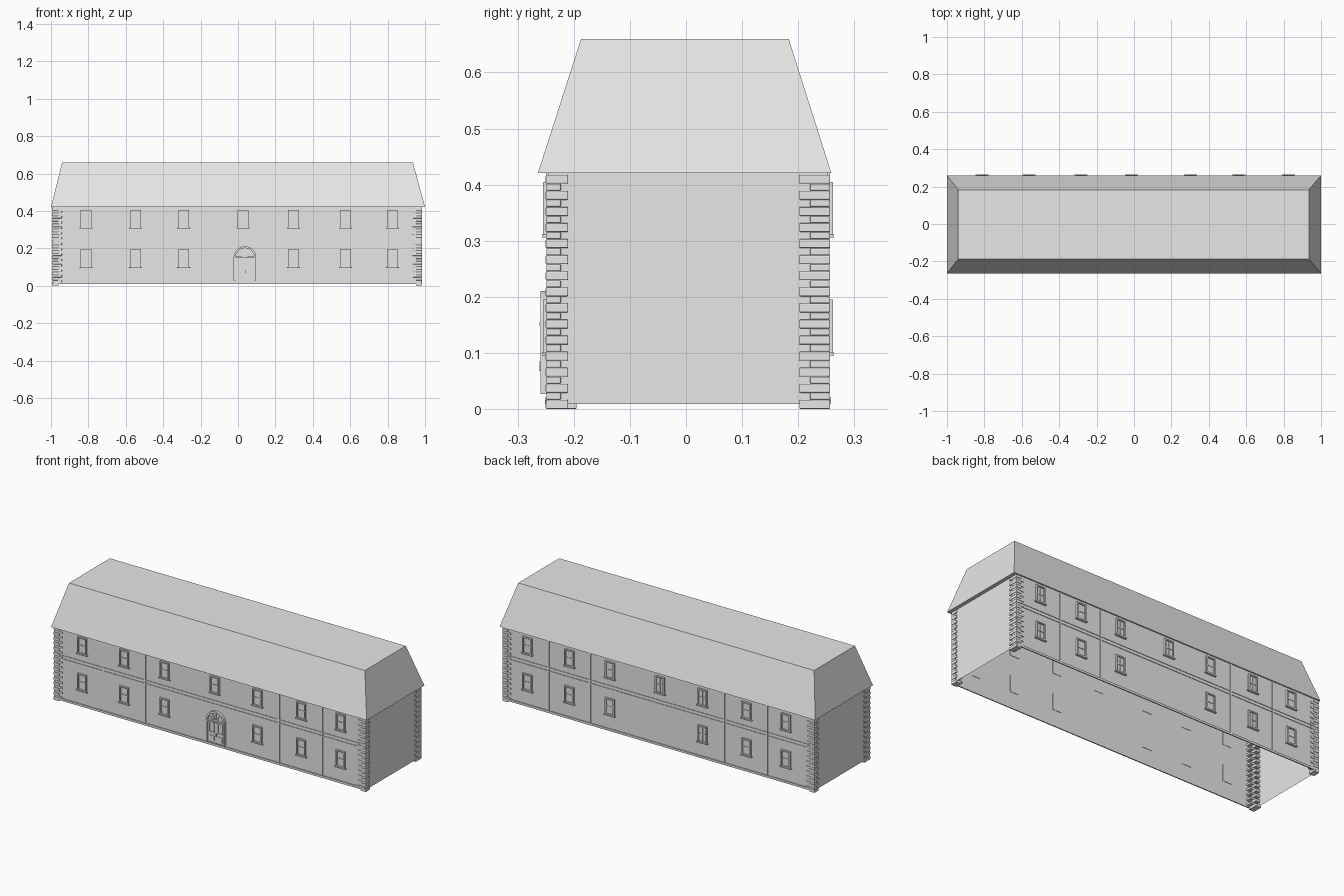
import bpy, bmesh, math
from mathutils import Vector

if "Cube" in bpy.data.objects:
    bpy.data.objects.remove(bpy.data.objects["Cube"])

mat = bpy.data.materials.new("light grey")
mat.diffuse_color = (0.8, 0.8, 0.8, 1)
mat.use_nodes = True
mat.node_tree.nodes["Principled BSDF"].inputs["Base Color"].default_value = mat.diffuse_color

parts = {}                                  # part name -> bmesh


def get(name):
    return parts.setdefault(name, bmesh.new())


def to_world(u, d, z, side):
    """Facade coordinates (along, outward, up) to world; the back is the front turned round."""
    if side < 0:
        return Vector((u, -0.245 - d, z))
    return Vector((0.013 - u, 0.252 + d, z))


def loft(name, lower, upper):
    """Closed solid between two matching outlines."""
    bm = get(name)
    a = [bm.verts.new(p) for p in lower]
    b = [bm.verts.new(p) for p in upper]
    n = len(a)
    bm.faces.new(a[::-1])
    bm.faces.new(b)
    for i in range(n):
        j = (i + 1) % n
        bm.faces.new((a[i], a[j], b[j], b[i]))


def prism(name, pts, d0, d1, side):
    loft(name, [to_world(u, d0, z, side) for u, z in pts],
         [to_world(u, d1, z, side) for u, z in pts])


def plate(name, u0, u1, z0, z1, d0, d1, side):
    prism(name, [(u0, z0), (u1, z0), (u1, z1), (u0, z1)], d0, d1, side)


def rect(x0, x1, y0, y1, z):
    return [(x0, y0, z), (x1, y0, z), (x1, y1, z), (x0, y1, z)]


# walls: thin shell, open below
bm = get("walls")
lo = [bm.verts.new(p) for p in rect(-0.987, 0.979, -0.245, 0.252, 0.009)]
hi = [bm.verts.new(p) for p in rect(-0.987, 0.979, -0.245, 0.252, 0.421)]
for i in range(4):
    j = (i + 1) % 4
    bm.faces.new((lo[i], lo[j], hi[j], hi[i]))

# flat-topped hipped roof
loft("roof", rect(-1, 1, -0.264, 0.259, 0.421), rect(-0.94, 0.935, -0.187, 0.183, 0.66))

# corner stones, alternating long and short
for cx, sx in ((-0.994, -1), (0.985, 1)):
    for cy, sy in ((-0.25, -1), (0.257, 1)):
        long_y, short_y = (0.055, 0.036) if sx * sy > 0 else (0.04, 0.027)
        for k in range(29):
            big = k % 2 == 0
            zc = 0.0085 + k * 0.01433
            h = 0.008 if big else 0.0062
            ly, lx = (long_y, 0.034) if big else (short_y, 0.052)
            g = 0 if big else 0.001
            ex, ey = cx - sx * g, cy - sy * g
            xs = sorted((ex, cx - sx * lx))
            ys = sorted((ey, cy - sy * ly))
            loft("corner_stones", rect(*xs, *ys, zc - h), rect(*xs, *ys, min(zc + h, 0.421)))


# one window: frame, sash bars, sill, glass
def window(u, z0, side):
    w, h, f = 0.029, 0.094, 0.007
    z1 = z0 + h
    plate("window_glass", u - w, u + w, z0, z1, -0.002, 0.003, side)
    for s in (-1, 1):
        a, b = sorted((u + s * w, u + s * (w - f)))
        plate("window_frames", a, b, z0, z1, 0, 0.010, side)
    plate("window_frames", u - w + f, u + w - f, z1 - f, z1, 0, 0.010, side)
    plate("window_frames", u - w + f, u + w - f, z0, z0 + 0.005, 0, 0.010, side)
    plate("window_bars", u - w + f, u + w - f, z0 + 0.044, z0 + 0.049, 0, 0.006, side)
    plate("window_bars", u - 0.0015, u + 0.0015, z0 + 0.005, z1 - f, 0, 0.005, side)
    plate("window_sills", u - 0.035, u + 0.035, z0 - 0.005, z0, 0, 0.012, side)


columns = [-0.813, -0.547, -0.29, 0.027, 0.297, 0.575, 0.825]
for side in (-1, 1):
    for i, u in enumerate(columns):
        window(u, 0.311, side)
        if i != 3:
            window(u, 0.101, side)
    # string course, plinth and upright strips
    u0, u1 = (-0.985, 0.978) if side < 0 else (-0.965, 0.998)
    plate("string_course", u0, u1, 0.243, 0.249, 0, 0.003, side)
    plate("string_course", u0, u1, 0.262, 0.268, 0, 0.003, side)
    plate("plinth", u0, u1, 0.009, 0.021, 0, 0.006, side)
    for u in (-0.68, -0.417, 0.433, 0.706):
        plate("wall_strips", u - 0.004, u + 0.004, 0.02, 0.421, 0, 0.004, side)

# arched double door on the front
DU, SPRING, Z0 = 0.037, 0.151, 0.027


def arc(r, n=16):
    return [(DU + r * math.cos(math.pi * i / n), SPRING + r * math.sin(math.pi * i / n))
            for i in range(n + 1)]


outer, inner = arc(0.06), arc(0.05)
prism("door_fanlight", arc(0.05), 0, 0.005, -1)
for i in range(16):
    prism("door_frame", [inner[i], outer[i], outer[i + 1], inner[i + 1]], 0, 0.014, -1)
for s in (-1, 1):
    a, b = sorted((DU + s * 0.05, DU + s * 0.06))
    plate("door_frame", a, b, Z0, SPRING, 0, 0.014, -1)
    # leaf with a glazed panel surround and a lower panel
    a, b = sorted((DU + s * 0.001, DU + s * 0.05))
    plate("door_leaves", a, b, Z0, SPRING, 0, 0.007, -1)
    c = DU + s * 0.026
    for t in (-1, 1):
        plate("door_panels", c + t * 0.014 - 0.003, c + t * 0.014 + 0.003, 0.09, 0.138, 0.006, 0.011, -1)
    for z in (0.084, 0.138):
        plate("door_panels", c - 0.017, c + 0.017, z, z + 0.006, 0.006, 0.011, -1)
    plate("door_panels", c - 0.015, c + 0.015, 0.037, 0.068, 0.006, 0.009, -1)
plate("door_transom", DU - 0.06, DU + 0.06, SPRING - 0.003, SPRING + 0.004, 0, 0.016, -1)
plate("door_handle", DU + 0.003, DU + 0.006, 0.068, 0.085, 0.006, 0.016, -1)

# fanlight spokes and hub
for k in range(1, 6):
    t = math.pi * k / 6
    c, s = math.cos(t), math.sin(t)
    q = [(r, o) for r, o in ((0.012, -0.0017), (0.051, -0.0017), (0.051, 0.0017), (0.012, 0.0017))]
    prism("fanlight_bars", [(DU + r * c - o * s, SPRING + r * s + o * c) for r, o in q], 0.004, 0.010, -1)
prism("fanlight_bars", arc(0.015, 8), 0.004, 0.011, -1)

# turn the parts into objects
for name, bm in parts.items():
    bmesh.ops.recalc_face_normals(bm, faces=bm.faces[:])
    if name == "walls":                     # open shell: make sure it faces outward
        for f in bm.faces:
            if f.normal.dot(f.calc_center_median() - Vector((0, 0, 0.2))) < 0:
                f.normal_flip()
    me = bpy.data.meshes.new(name)
    bm.to_mesh(me)
    bm.free()
    me.materials.append(mat)
    ob = bpy.data.objects.new(name, me)
    bpy.context.collection.objects.link(ob)
    if name == "corner_stones":
        bev = ob.modifiers.new("soft_edges", 'BEVEL')
        bev.width = 0.002
        bev.segments = 2
